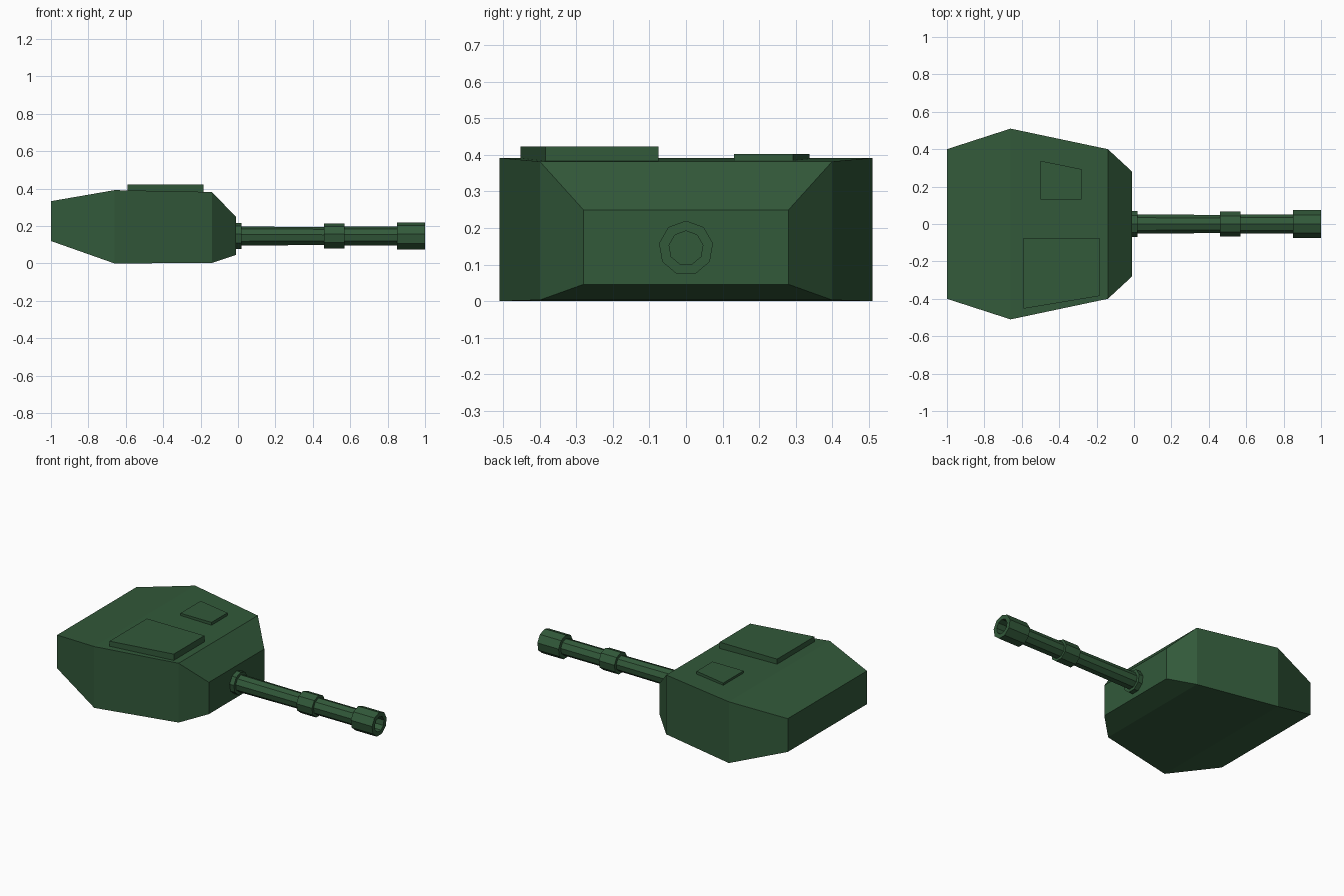
import bpy, bmesh
from math import sin, cos, tau

cube = bpy.data.objects.get("Cube")
if cube:
    bpy.data.objects.remove(cube, do_unlink=True)

green = bpy.data.materials.new("dark_green")
green.use_nodes = True
COLOUR = (0.032, 0.1, 0.042, 1)
green.diffuse_color = COLOUR
green.node_tree.nodes["Principled BSDF"].inputs["Base Color"].default_value = COLOUR


def loft(name, rings):
    """Skin a row of equal-sized point rings and cap both ends."""
    bm = bmesh.new()
    loops = [[bm.verts.new(p) for p in ring] for ring in rings]
    for a, b in zip(loops, loops[1:]):
        n = len(a)
        for i in range(n):
            j = (i + 1) % n
            bm.faces.new((a[i], a[j], b[j], b[i]))
    bm.faces.new(loops[0])
    bm.faces.new(loops[-1])
    bmesh.ops.recalc_face_normals(bm, faces=bm.faces)
    mesh = bpy.data.meshes.new(name)
    bm.to_mesh(mesh)
    bm.free()
    mesh.materials.append(green)
    obj = bpy.data.objects.new(name, mesh)
    bpy.context.collection.objects.link(obj)
    return obj


def section(x, w, low, high):
    return [(x, -w, low), (x, w, low), (x, w, high), (x, -w, high)]


BARREL_Z, SIDES = 0.145, 9


def turned(name, profile):
    """Nine-sided part turned around the barrel axis from (x, radius) pairs."""
    angles = [tau * i / SIDES for i in range(SIDES)]
    return loft(name, [[(x, r * sin(a), BARREL_Z + r * cos(a)) for a in angles]
                       for x, r in profile])


def plate(name, outline, low, high):
    return loft(name, [[(x, y, z) for x, y in outline] for z in (low, high)])


# Faceted turret body, rear to front
loft("turret_body", [
    section(-1.0, 0.40, 0.12, 0.333),
    section(-0.66, 0.51, 0.0, 0.392),
    section(-0.14, 0.40, 0.003, 0.382),
    section(-0.01, 0.28, 0.046, 0.249),
])

# Gun barrel with collar, sleeve and hollow muzzle
turned("barrel_collar", [(-0.015, 0.071), (0.02, 0.071)])
turned("barrel_tube", [(0.0, 0.053), (0.46, 0.049), (0.57, 0.052), (0.87, 0.052)])
turned("barrel_sleeve", [(0.46, 0.068), (0.57, 0.068)])
turned("muzzle", [(0.85, 0.075), (1.0, 0.075), (1.0, 0.047), (0.94, 0.047)])

# Roof plates
plate("large_roof_plate",
      [(-0.592, -0.075), (-0.185, -0.075), (-0.185, -0.385), (-0.592, -0.453)],
      0.37, 0.423)
plate("small_roof_hatch",
      [(-0.5, 0.338), (-0.28, 0.293), (-0.28, 0.132), (-0.5, 0.132)],
      0.37, 0.403)
